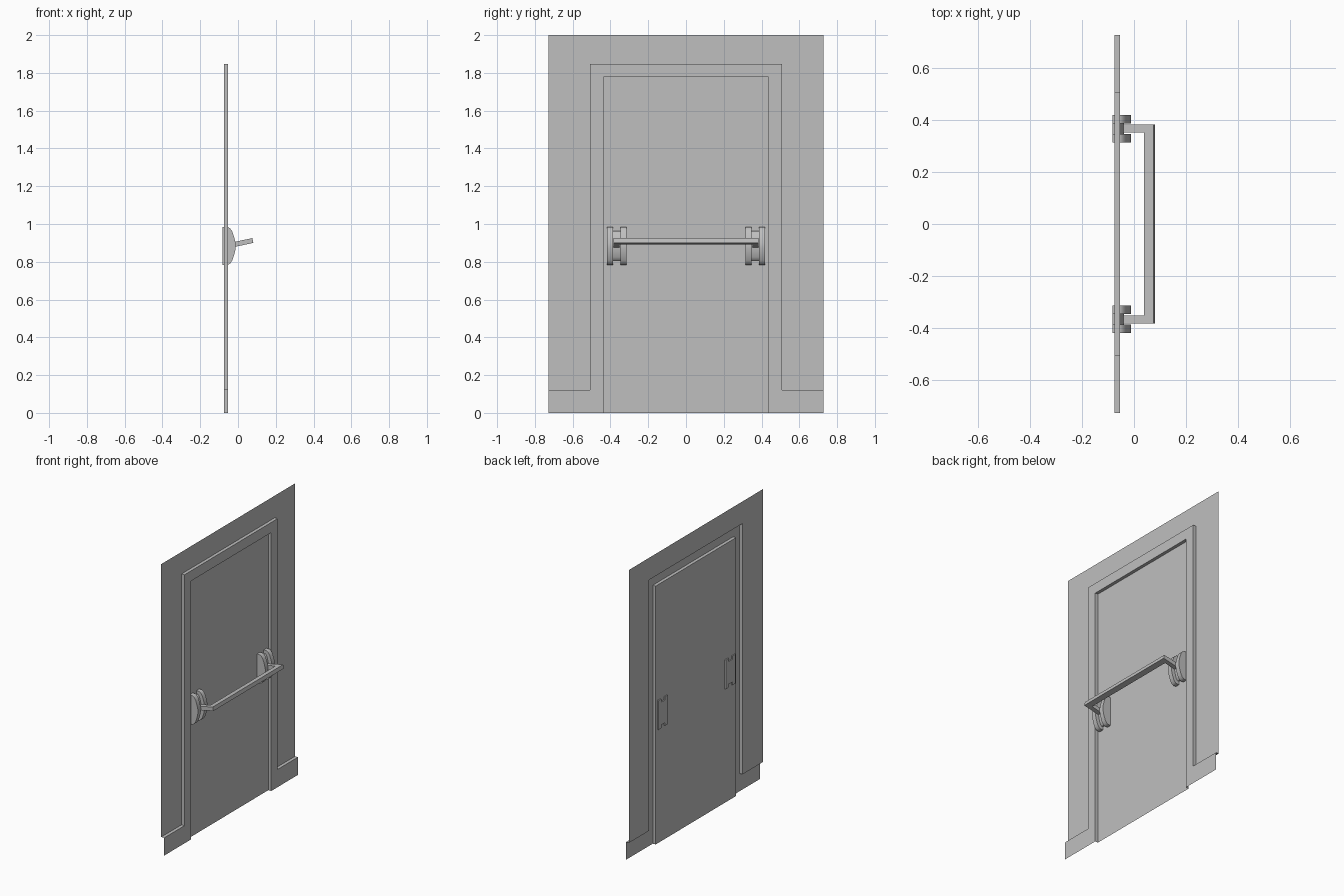
import bpy, bmesh
from mathutils import Matrix, Vector

cube = bpy.data.objects.get("Cube")
if cube:
    bpy.data.objects.remove(cube, do_unlink=True)

GREY = (0.52, 0.52, 0.52, 1.0)
grey = bpy.data.materials.new("plain grey")
grey.use_nodes = True
grey.diffuse_color = GREY
grey.node_tree.nodes["Principled BSDF"].inputs["Base Color"].default_value = GREY

BACK, FRONT = -0.075, -0.053      # wall plane and raised trim plane
HALF_W, TRIM_W, DOOR_W = 0.7275, 0.507, 0.437
TOP, TRIM_TOP, DOOR_TOP, SKIRT = 2.0, 1.848, 1.778, 0.122


def finish(bm, name, smooth=False):
    mesh = bpy.data.meshes.new(name)
    bm.to_mesh(mesh)
    bm.free()
    mesh.materials.append(grey)
    obj = bpy.data.objects.new(name, mesh)
    bpy.context.collection.objects.link(obj)
    if smooth:
        bpy.ops.object.select_all(action='DESELECT')
        obj.select_set(True)
        bpy.context.view_layer.objects.active = obj
        bpy.ops.object.shade_smooth_by_angle(angle=0.6)
    return obj


def panel(name, outline, x):
    """Flat sheet from a (y, z) outline, facing +x."""
    bm = bmesh.new()
    face = bm.faces.new([bm.verts.new((x, y, z)) for y, z in outline])
    face.normal_update()
    if face.normal.x < 0:
        face.normal_flip()
    return finish(bm, name)


def reveal(name, path):
    """Strip joining the wall plane to the trim plane along a (y, z) path."""
    bm = bmesh.new()
    rows = [[bm.verts.new((x, y, z)) for x in (BACK, FRONT)] for y, z in path]
    for a, b in zip(rows, rows[1:]):
        bm.faces.new((a[0], a[1], b[1], b[0]))
    return finish(bm, name)


def prism(name, points, offset, smooth=False, matrix=None):
    """Closed solid from a planar outline pushed along an offset."""
    bm = bmesh.new()
    face = bm.faces.new([bm.verts.new(p) for p in points])
    result = bmesh.ops.extrude_face_region(bm, geom=[face], use_keep_orig=True)
    moved = [v for v in result["geom"] if isinstance(v, bmesh.types.BMVert)]
    bmesh.ops.translate(bm, verts=moved, vec=Vector(offset))
    bmesh.ops.recalc_face_normals(bm, faces=bm.faces)
    if matrix:
        bm.transform(matrix)
    return finish(bm, name, smooth)


def mirrored(half):
    return half + [(-y, z) for y, z in reversed(half)]


# Wall, raised trim with skirting, and recessed door leaf
outer = mirrored([(-HALF_W, SKIRT), (-TRIM_W, SKIRT), (-TRIM_W, TRIM_TOP)])
inner = mirrored([(-DOOR_W, 0), (-DOOR_W, DOOR_TOP)])
panel("wall", outer + [(HALF_W, TOP), (-HALF_W, TOP)], BACK)
panel("door_trim", outer + [(HALF_W, 0)] + inner[::-1] + [(-HALF_W, 0)], FRONT)
panel("door_leaf", inner, BACK)
reveal("trim_outer_edge", outer)
reveal("trim_inner_edge", inner[::-1])

# Latch housings: two rounded cheeks with a smaller core between them
LATCH_Z, LATCH_BACK = 0.884, -0.083
dome = [(0, 0.1), (0.03, 0.1), (0.042, 0.092), (0.053, 0.076),
        (0.064, 0.043), (0.071, 0.012)]
dome += [(d, -h) for d, h in reversed(dome)]


def latch_part(name, y0, y1, depth, height):
    points = [(LATCH_BACK + d * depth, y0, LATCH_Z + h * height) for d, h in dome]
    prism(name, points, (0, y1 - y0, 0), smooth=True)


for side, s in (("right", -1), ("left", 1)):
    latch_part(side + "_latch_inner_cheek", s * 0.314, s * 0.346, 1, 1)
    latch_part(side + "_latch_outer_cheek", s * 0.387, s * 0.419, 1, 1)
    latch_part(side + "_latch_core", s * 0.346, s * 0.387, 0.63, 0.78)

# Push bar: one U-shaped piece, tilted up from the latches
REACH, DEPTH, THICK = 0.118, 0.038, 0.026
u_shape = [(0, -0.352), (0, -0.383), (REACH, -0.383)]
u_shape += [(u, -y) for u, y in reversed(u_shape)]
u_shape += [(REACH - DEPTH, 0.352), (REACH - DEPTH, -0.352)]
tilt = Matrix.Translation((-0.037, 0, 0.888)) @ Matrix.Rotation(-0.21, 4, 'Y')
prism("push_bar", [(u, y, -THICK / 2) for u, y in u_shape], (0, 0, THICK), matrix=tilt)
